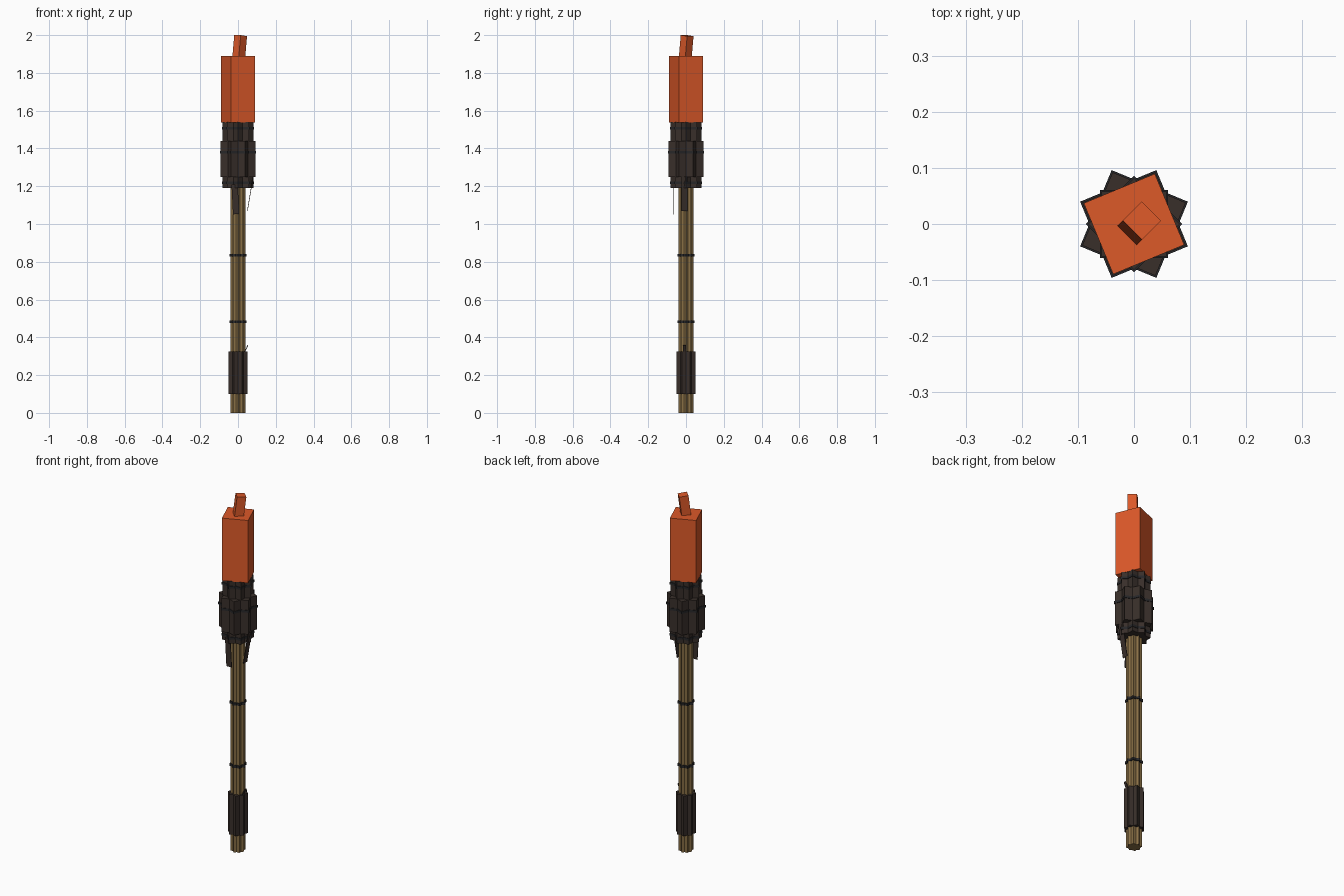
import bpy, bmesh
from math import radians
from mathutils import Matrix, Vector

if "Cube" in bpy.data.objects:
    bpy.data.objects.remove(bpy.data.objects["Cube"])


def material(name, rgb):
    m = bpy.data.materials.new(name)
    m.diffuse_color = (*rgb, 1)
    m.use_nodes = True
    m.node_tree.nodes["Principled BSDF"].inputs["Base Color"].default_value = m.diffuse_color
    return m


WOOD = material("wood", (0.25, 0.16, 0.06))
CLOTH = material("dark_cloth", (0.04, 0.028, 0.023))
CORD = material("cord", (0.02, 0.02, 0.022))
FLAME = material("flame", (0.72, 0.1, 0.022))


def build(name, boxes, mat):
    """boxes: list of (matrix, size), each a box centred on its matrix."""
    bm = bmesh.new()
    for mx, size in boxes:
        bmesh.ops.create_cube(bm, size=1, matrix=mx @ Matrix.Diagonal((*size, 1)))
    me = bpy.data.meshes.new(name)
    bm.to_mesh(me)
    bm.free()
    me.materials.append(mat)
    ob = bpy.data.objects.new(name, me)
    bpy.context.collection.objects.link(ob)
    return ob


def star(name, half, z0, z1, angles, mat):
    """Square columns crossed at several turns."""
    mid = Matrix.Translation((0, 0, (z0 + z1) / 2))
    size = (2 * half, 2 * half, z1 - z0)
    build(name, [(mid @ Matrix.Rotation(radians(a), 4, 'Z'), size) for a in angles], mat)


def strip(name, top, bottom, width_axis, width, thick, mat):
    """Thin strip running between two points."""
    top, bottom = Vector(top), Vector(bottom)
    z = (top - bottom).normalized()
    x = Vector(width_axis)
    x = (x - z * x.dot(z)).normalized()
    y = z.cross(x)
    mx = Matrix((x, y, z)).transposed().to_4x4()
    mx.translation = (top + bottom) / 2
    build(name, [(mx, (width, thick, (top - bottom).length))], mat)


A, B = (0, 45), (22.5, -22.5)

# Shaft, its two cords and the wrapped grip
star("shaft", 0.0275, 0, 1.2, A, WOOD)
star("lower_shaft_cord", 0.032, 0.476, 0.49, A, CORD)
star("upper_shaft_cord", 0.032, 0.828, 0.842, A, CORD)
star("grip_wrap", 0.0375, 0.1, 0.325, B, CLOTH)

# Wrapped head with cords
star("head_wrap_lower", 0.058, 1.19, 1.25, A, CLOTH)
star("head_wrap_middle", 0.0705, 1.25, 1.44, B, CLOTH)
star("head_wrap_upper", 0.0575, 1.44, 1.54, A, CLOTH)
star("head_cord_lower", 0.0605, 1.213, 1.226, A, CORD)
star("head_cord_middle", 0.0735, 1.373, 1.386, B, CORD)
star("head_cord_upper", 0.0605, 1.5, 1.513, A, CORD)

# Loose cloth ends
strip("front_cloth_end", (-0.018, -0.065, 1.21), (-0.01, -0.064, 1.052), (1, 0, 0), 0.033, 0.003, CLOTH)
strip("side_cloth_end", (0.08, -0.008, 1.25), (0.05, -0.008, 1.07), (0, 1, 0), 0.033, 0.003, CLOTH)
strip("grip_cloth_end", (0.052, -0.008, 0.358), (0.032, -0.008, 0.315), (0, 1, 0), 0.015, 0.004, CLOTH)

# Flame block and leaning tip
star("flame_body", 0.0685, 1.538, 1.89, (22.5,), FLAME)
lean = radians(7)
tip = (Matrix.Translation((0.014, 0.006, 1.997))
       @ Matrix.Rotation(lean, 4, Vector((-1, 1, 0)))
       @ Matrix.Rotation(radians(45), 4, 'Z')
       @ Matrix.Translation((0, 0, -0.065)))
build("flame_tip", [(tip, (0.048, 0.048, 0.13))], FLAME)
